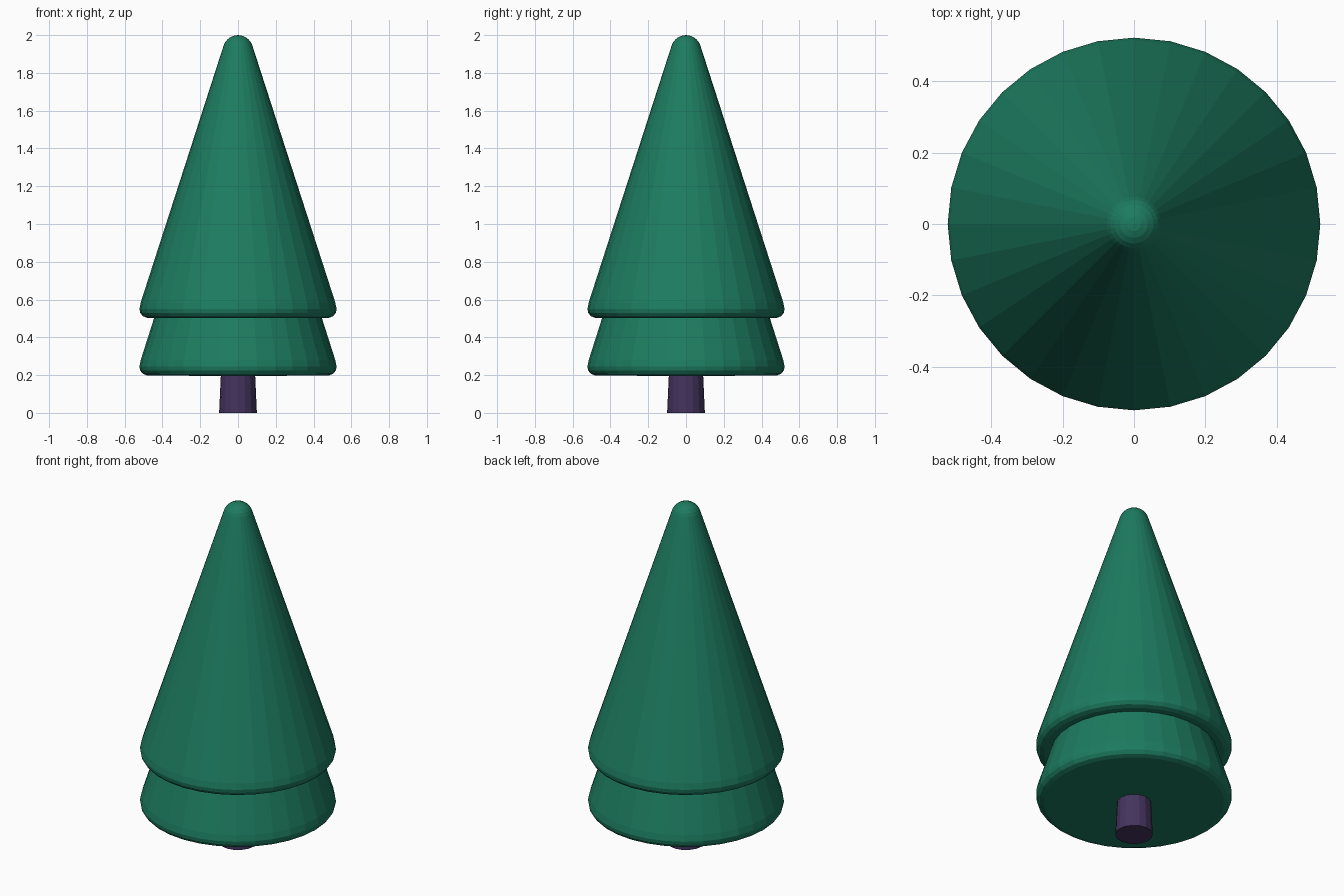
import bpy, bmesh, math

if "Cube" in bpy.data.objects:
    bpy.data.objects.remove(bpy.data.objects["Cube"])


def material(name, color):
    mat = bpy.data.materials.new(name)
    mat.diffuse_color = (*color, 1)
    mat.use_nodes = True
    mat.node_tree.nodes["Principled BSDF"].inputs["Base Color"].default_value = mat.diffuse_color
    return mat


def lathe(name, profile, sides, mat):
    """Revolve (radius, z) points around z; the profile starts and ends on the axis."""
    bm = bmesh.new()
    verts = [bm.verts.new((r, 0, z)) for r, z in profile]
    edges = [bm.edges.new(pair) for pair in zip(verts, verts[1:])]
    bmesh.ops.spin(bm, geom=verts + edges, cent=(0, 0, 0), axis=(0, 0, 1),
                   angle=math.tau, steps=sides, use_merge=True)
    bmesh.ops.remove_doubles(bm, verts=bm.verts, dist=1e-5)
    bmesh.ops.recalc_face_normals(bm, faces=bm.faces)
    mesh = bpy.data.meshes.new(name)
    bm.to_mesh(mesh)
    bm.free()
    mesh.materials.append(mat)
    obj = bpy.data.objects.new(name, mesh)
    bpy.context.collection.objects.link(obj)
    return obj


def skirt(z):
    """Flat underside with a rounded lower rim."""
    return [(0, z), (0.48, z + 0.003), (0.504, z + 0.012), (0.518, z + 0.03),
            (0.522, z + 0.05), (0.515, z + 0.085)]


green = material("foliage_green", (0.012, 0.20, 0.115))
purple = material("trunk_purple", (0.058, 0.033, 0.11))

# Trunk, tapering slightly upwards
lathe("trunk", [(0, 0), (0.1, 0), (0.09, 0.22), (0, 0.22)], 16, purple)

# Lower tier, its top tucked just inside the upper tier
lathe("lower_foliage", skirt(0.195) + [(0.44, 0.515), (0, 0.515)], 32, green)

# Upper tier with a domed tip
tip_radius, start = 0.08, math.radians(18)
tip = [(tip_radius * math.cos(a), 2 - tip_radius + tip_radius * math.sin(a))
       for a in (start + (math.pi / 2 - start) * i / 5 for i in range(5))]
lathe("upper_foliage", skirt(0.5) + tip + [(0, 2)], 32, green)
